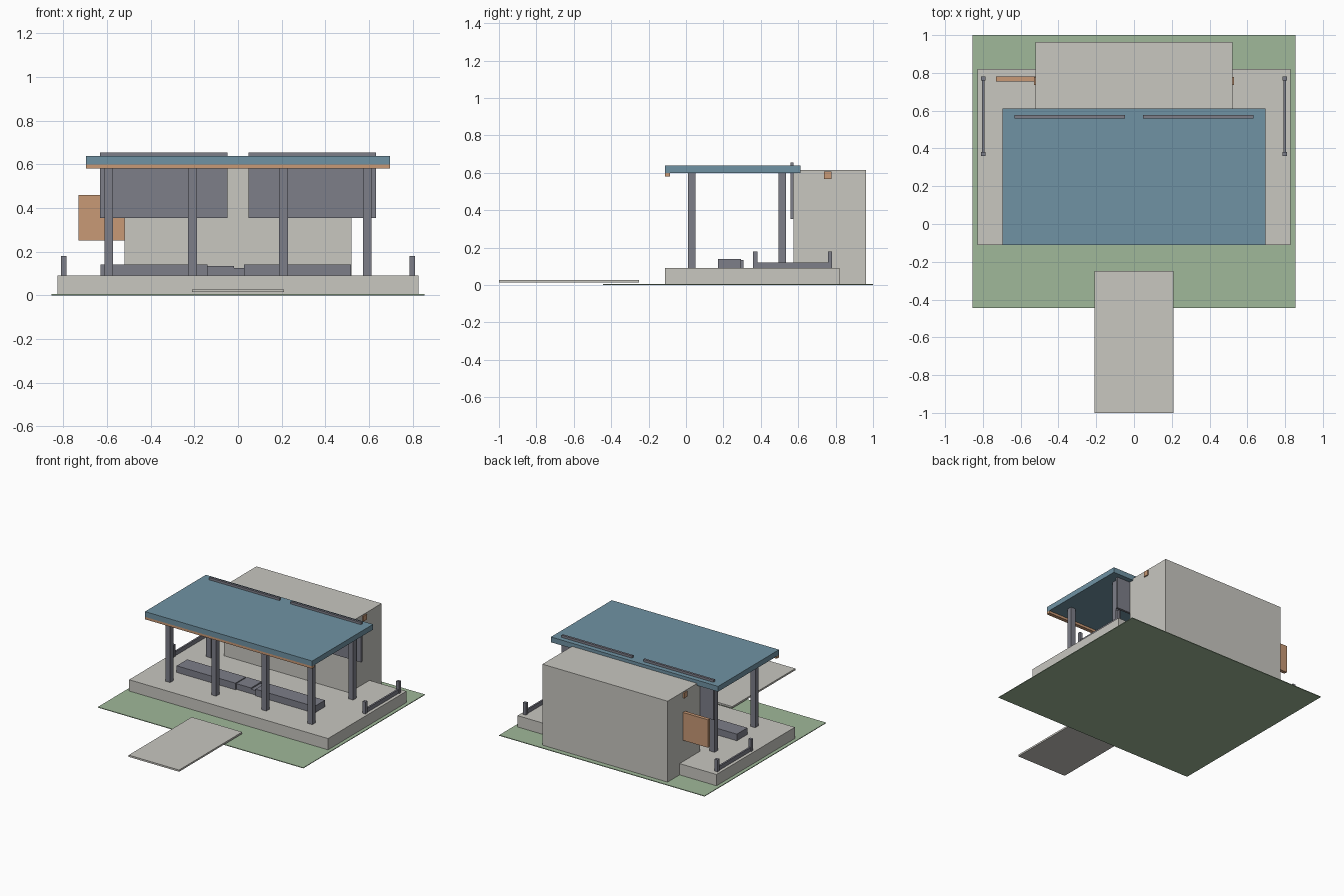
import bpy

cube = bpy.data.objects.get("Cube")
if cube:
    bpy.data.objects.remove(cube, do_unlink=True)


def material(name, r, g, b):
    m = bpy.data.materials.new(name)
    m.use_nodes = True
    m.diffuse_color = (r, g, b, 1)
    m.node_tree.nodes["Principled BSDF"].inputs["Base Color"].default_value = (r, g, b, 1)
    return m


concrete = material("pale concrete", 0.58, 0.57, 0.53)
grass = material("grass green", 0.35, 0.48, 0.32)
blue = material("roof blue", 0.16, 0.29, 0.37)
steel = material("steel grey", 0.205, 0.21, 0.25)
wood = material("warm orange", 0.58, 0.32, 0.18)


def box(name, mat, x, y, z):
    """Box from its (low, high) limits along each axis."""
    spans = (x, y, z)
    bpy.ops.mesh.primitive_cube_add(size=1, location=[(a + b) / 2 for a, b in spans])
    ob = bpy.context.object
    ob.name = name
    for v in ob.data.vertices:
        v.co = [c * (b - a) for c, (a, b) in zip(v.co, spans)]
    ob.data.materials.append(mat)
    return ob


def around(c, width):
    return (c - width / 2, c + width / 2)


# Site: lawn, entrance path, raised platform
box("lawn", grass, (-0.855, 0.855), (-0.445, 1.0), (0, 0.005))
box("entrance_path", concrete, (-0.21, 0.21), (-1.0, -0.25), (0.014, 0.027))
box("platform", concrete, (-0.828, 0.828), (-0.112, 0.82), (0.005, 0.09))

# Rear building
box("building", concrete, (-0.521, 0.521), (0.576, 0.963), (0.005, 0.614))
box("building_beam", wood, (-0.53, 0.53), around(0.757, 0.04), (0.567, 0.606))
box("side_sign", wood, (-0.73, -0.515), around(0.768, 0.026), (0.25, 0.46))

# Canopy roof with its front trim
box("canopy_roof", blue, (-0.696, 0.696), (-0.112, 0.612), (0.598, 0.638))
box("roof_front_trim", wood, (-0.696, 0.696), (-0.112, -0.085), (0.58, 0.598))

# Canopy columns
for x in (-0.592, -0.209, 0.209, 0.592):
    box("front_column", steel, around(x, 0.04), around(0.03, 0.04), (0.09, 0.598))
for x in (-0.592, 0.592):
    box("rear_column", steel, around(x, 0.04), around(0.515, 0.04), (0.09, 0.598))

for side in (-1, 1):
    # Hanging screen panels
    box("screen_panel", steel, around(side * 0.34, 0.585), (0.559, 0.576), (0.354, 0.655))
    # Side railings
    x = side * 0.798
    box("side_rail", steel, around(x, 0.013), (0.37, 0.77), (0.09, 0.12))
    for y in (0.37, 0.77):
        box("rail_post", steel, around(x, 0.024), around(y, 0.022), (0.09, 0.18))

# Benches and the low tables between them
box("left_bench", steel, (0.027, 0.517), (0.17, 0.295), (0.09, 0.14))
box("right_bench", steel, (-0.63, -0.14), (0.17, 0.295), (0.09, 0.14))
box("middle_table", steel, (-0.14, -0.018), (0.18, 0.308), (0.09, 0.133))
box("small_table", steel, (-0.018, 0.027), (0.18, 0.295), (0.09, 0.124))
